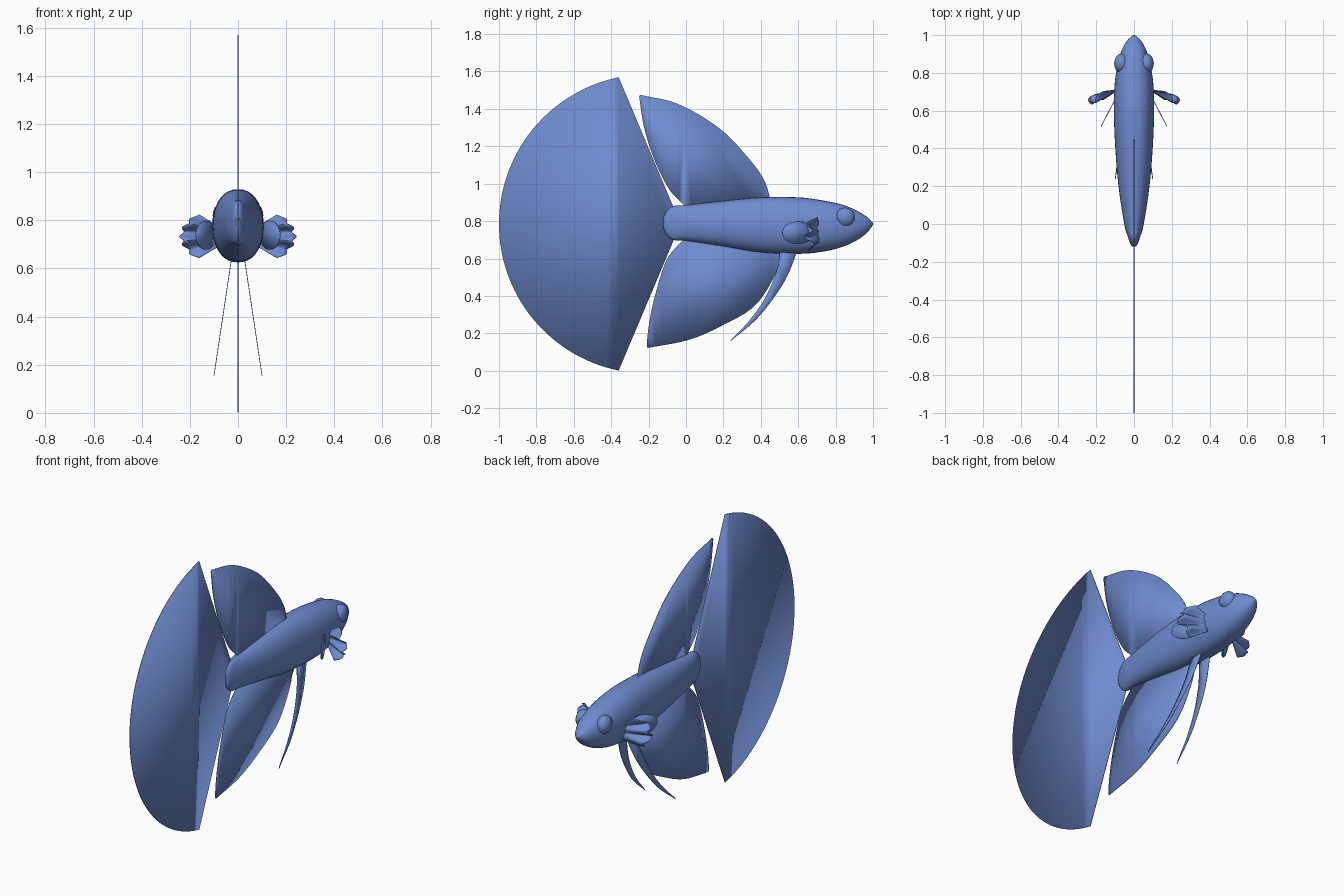
import bpy, bmesh, math
from mathutils import Vector

cube = bpy.data.objects.get("Cube")
if cube:
    bpy.data.objects.remove(cube)

BLUE = (0.16, 0.26, 0.63, 1.0)
mat = bpy.data.materials.new("fish blue")
mat.use_nodes = True
mat.diffuse_color = BLUE
shader = next(n for n in mat.node_tree.nodes if n.type == 'BSDF_PRINCIPLED')
shader.inputs["Base Color"].default_value = BLUE


def curve(points, steps=6):
    """Catmull-Rom curve through points of any dimension."""
    pts = [Vector(p) for p in points]
    pts = [2 * pts[0] - pts[1]] + pts + [2 * pts[-1] - pts[-2]]
    out = []
    for a, b, c, d in zip(pts, pts[1:], pts[2:], pts[3:]):
        for k in range(steps):
            t = k / steps
            out.append(b + (c - a) * (t / 2) + (2*a - 5*b + 4*c - d) * (t*t / 2)
                       + (3*b - a - 3*c + d) * (t**3 / 2))
    return out + [pts[-2]]


def finish(name, bm, thickness=0):
    bmesh.ops.recalc_face_normals(bm, faces=bm.faces)
    mesh = bpy.data.meshes.new(name)
    bm.to_mesh(mesh)
    bm.free()
    mesh.materials.append(mat)
    obj = bpy.data.objects.new(name, mesh)
    bpy.context.collection.objects.link(obj)
    if thickness:
        mod = obj.modifiers.new("thickness", 'SOLIDIFY')
        mod.thickness = thickness
        mod.offset = 0
    bpy.ops.object.select_all(action='DESELECT')
    obj.select_set(True)
    bpy.context.view_layer.objects.active = obj
    bpy.ops.object.shade_smooth_by_angle(angle=math.radians(40))
    return obj


def sheet(name, points, thickness=0.004):
    bm = bmesh.new()
    face = bm.faces.new([bm.verts.new(p) for p in points])
    bmesh.ops.triangulate(bm, faces=[face])
    return finish(name, bm, thickness)


def flat_fin(name, *edges):
    """Fin in the middle plane, from smooth (y, z) edges."""
    return sheet(name, [(0, p[0], p[1]) for e in edges for p in e])


# Body: stations of y, half width, bottom, top
stations = curve([
    (-0.12, 0.008, 0.76, 0.82), (-0.105, 0.02, 0.73, 0.85), (-0.07, 0.032, 0.70, 0.88),
    (0.0, 0.052, 0.695, 0.885), (0.2, 0.082, 0.665, 0.908), (0.4, 0.099, 0.633, 0.927),
    (0.6, 0.107, 0.625, 0.927), (0.72, 0.104, 0.635, 0.912), (0.82, 0.092, 0.657, 0.892),
    (0.9, 0.073, 0.69, 0.863), (0.96, 0.045, 0.73, 0.828), (0.99, 0.018, 0.765, 0.802),
    (1.0, 0.004, 0.782, 0.79)], 4)
SIDES = 36
bm = bmesh.new()
rings = []
for y, w, low, high in stations:
    ring = []
    for i in range(SIDES):
        a = 2 * math.pi * i / SIDES
        c, s = math.cos(a), math.sin(a)
        x = math.copysign(abs(c) ** 0.9, c) * w
        z = (low + high) / 2 + math.copysign(abs(s) ** 0.95, s) * (high - low) / 2
        ring.append(bm.verts.new((x, y, z)))
    rings.append(ring)
for r, q in zip(rings, rings[1:]):
    for i in range(SIDES):
        j = (i + 1) % SIDES
        bm.faces.new((r[i], r[j], q[j], q[i]))
bm.faces.new(rings[0])
bm.faces.new(rings[-1])
finish("body", bm)

# Tail fin: large circular fan with straight front edges
half = math.atan2(0.785, -0.16)
arc = [(-0.2 + 0.8 * math.cos(a), 0.785 + 0.8 * math.sin(a))
       for a in (half + (2 * math.pi - 2 * half) * i / 60 for i in range(61))]
flat_fin("tail_fin", arc, [(-0.065, 0.7), (-0.03, 0.785), (-0.065, 0.87)])

# Dorsal and anal fins
flat_fin("dorsal_fin",
         curve([(-0.245, 1.475), (-0.04, 1.425), (0.18, 1.295), (0.34, 1.13),
                (0.42, 1.015), (0.455, 0.9)]),
         [(0.4, 0.83), (0.03, 0.83)],
         curve([(-0.015, 0.89), (-0.09, 0.97), (-0.17, 1.13), (-0.225, 1.305), (-0.25, 1.465)]))
flat_fin("anal_fin",
         curve([(-0.205, 0.122), (0.015, 0.165), (0.2, 0.245), (0.365, 0.345),
                (0.47, 0.5), (0.52, 0.65)]),
         [(0.45, 0.74), (0.03, 0.74)],
         curve([(-0.015, 0.70), (-0.105, 0.59), (-0.17, 0.385), (-0.2, 0.235), (-0.21, 0.132)]))

for side, s in (("left", 1), ("right", -1)):
    # Eye bulge
    bm = bmesh.new()
    bmesh.ops.create_uvsphere(bm, u_segments=24, v_segments=14, radius=0.052)
    for v in bm.verts:
        v.co = (s * (0.066 + 0.75 * v.co.x), 0.85 + v.co.y, 0.82 + v.co.z)
    finish(side + "_eye", bm)

    # Pelvic fin: long curved blade swinging outward
    blade = (curve([(0.6, 0.65), (0.525, 0.475), (0.39, 0.29), (0.235, 0.155)])
             + curve([(0.245, 0.17), (0.34, 0.27), (0.42, 0.385), (0.48, 0.52), (0.505, 0.65)]))
    sheet(side + "_pelvic_fin",
          [(s * (0.03 + 0.15 * (0.62 - z)), y, z) for y, z in blade], 0.003)

    # Rear gill flap: oval leaf angled back from the body
    leaf = []
    for i in range(32):
        a = 2 * math.pi * i / 32
        t = 0.5 + 0.5 * math.cos(a)
        leaf.append((s * (0.09 + 0.085 * t), 0.68 - 0.165 * t, 0.738 + 0.06 * math.sin(a)))
    sheet(side + "_gill_flap", leaf)

    # Pectoral fin: pleated fan
    bm = bmesh.new()
    rows = []
    for i in range(7):
        r = i / 6
        row = []
        for k in range(41):
            u = k / 20 - 1
            wave = math.sin(u * 2.5 * math.pi)
            reach = 0.15 - 0.065 * u * u + 0.008 * math.cos(u * 5 * math.pi)
            row.append(bm.verts.new((s * (0.085 + reach * r),
                                     0.71 - 0.055 * r + 0.022 * r * wave + 0.025 * r * u * u,
                                     0.733 + u * (0.045 + 0.045 * r))))
        rows.append(row)
    for p, q in zip(rows, rows[1:]):
        for k in range(40):
            bm.faces.new((p[k], p[k + 1], q[k + 1], q[k]))
    finish(side + "_pectoral_fin", bm, 0.004)
